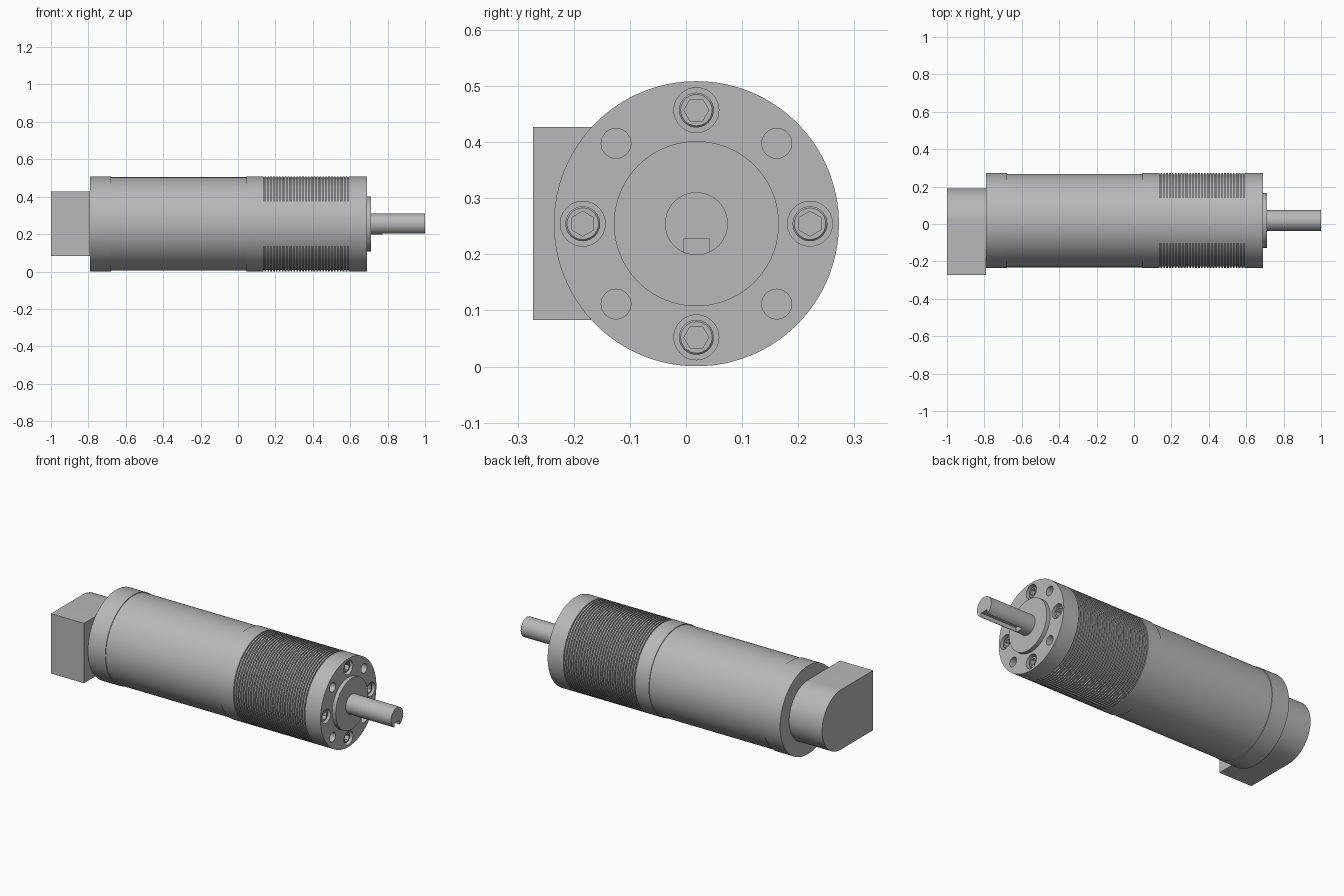
import bpy
import bmesh
from math import sin, cos, pi, radians

if "Cube" in bpy.data.objects:
    bpy.data.objects.remove(bpy.data.objects["Cube"])

AXIS_Y, AXIS_Z = 0.0185, 0.2545
RADIUS = 0.2540
SEGMENTS = 128

metal = bpy.data.materials.new("plain grey metal")
metal.use_nodes = True
GREY = (0.48, 0.48, 0.48, 1)
metal.diffuse_color = GREY
metal.node_tree.nodes["Principled BSDF"].inputs["Base Color"].default_value = GREY


def circle(radius, sides=SEGMENTS, y=0, z=0, phase=0):
    """Points of a circle in the plane across the motor axis."""
    return [(y + radius * cos(phase + 2 * pi * i / sides),
             z + radius * sin(phase + 2 * pi * i / sides)) for i in range(sides)]


def loft(name, sections):
    """Closed solid through (x, outline) sections along the motor axis."""
    bm = bmesh.new()
    rings = [[bm.verts.new((x, AXIS_Y + y, AXIS_Z + z)) for y, z in outline]
             for x, outline in sections]
    for a, b in zip(rings, rings[1:]):
        for i in range(len(a)):
            j = (i + 1) % len(a)
            bm.faces.new((a[i], a[j], b[j], b[i]))
    bm.faces.new(rings[0])
    bm.faces.new(rings[-1])
    bmesh.ops.recalc_face_normals(bm, faces=bm.faces)
    mesh = bpy.data.meshes.new(name)
    bm.to_mesh(mesh)
    bm.free()
    obj = bpy.data.objects.new(name, mesh)
    bpy.context.collection.objects.link(obj)
    mesh.materials.append(metal)
    return obj


def lathe(name, profile):
    return loft(name, [(x, circle(r)) for x, r in profile])


def prism(name, outline, x0, x1):
    return loft(name, [(x0, outline), (x1, outline)])


def activate(obj):
    bpy.ops.object.select_all(action='DESELECT')
    obj.select_set(True)
    bpy.context.view_layer.objects.active = obj


def cut(obj, cutters):
    for cutter in cutters:
        cutter.hide_render = True
        mod = obj.modifiers.new("cut", 'BOOLEAN')
        mod.operation = 'DIFFERENCE'
        mod.solver = 'EXACT'
        mod.object = cutter
        activate(obj)
        bpy.ops.object.modifier_apply(modifier=mod.name)
        bpy.data.objects.remove(cutter)


parts = []

# Encoder housing: flat towards the front, rounded towards the back
half = 0.172
arc = [(half * cos(-pi / 2 + pi * i / 48), half * sin(-pi / 2 + pi * i / 48))
       for i in range(49)]
parts.append(prism("encoder_housing", arc + [(-0.291, half), (-0.291, -half)], -1, -0.79))

# Motor body
parts.append(lathe("rear_cap", [(-0.79, RADIUS), (-0.68, RADIUS)]))
parts.append(lathe("motor_tube", [(-0.68, 0.250), (0.045, 0.250)]))
parts.append(lathe("adapter_ring", [(0.045, RADIUS), (0.135, RADIUS)]))

# Gearbox ring with fine grooves
start, end, grooves = 0.135, 0.60, 30
pitch = (end - start) / grooves
profile = []
for i in range(grooves):
    x = start + i * pitch
    profile += [(x, 0.247), (x + pitch * 0.4, 0.247),
                (x + pitch * 0.4, RADIUS), (x + pitch, RADIUS)]
parts.append(lathe("ribbed_gearbox", profile))

# Front flange with counterbored screw holes and plain mounting holes
face, bolt_circle = 0.69, 0.2025
flange = lathe("front_flange", [(end, RADIUS), (face, RADIUS)])
cutters = []
for i in range(8):
    a = i * pi / 4
    y, z = bolt_circle * cos(a), bolt_circle * sin(a)
    is_screw = i % 2 == 0
    cutters.append(prism("hole_cutter", circle(0.040 if is_screw else 0.0265, 40, y, z),
                         face - (0.05 if is_screw else 0.07), face + 0.05))
    if is_screw:
        head = loft("socket_screw_%d" % (i // 2 + 1), [
            (face - 0.055, circle(0.031, 40, y, z)),
            (face - 0.013, circle(0.031, 40, y, z)),
            (face - 0.010, circle(0.028, 40, y, z))])
        cut(head, [prism("hex_cutter", circle(0.0222, 6, y, z, a + pi / 2),
                         face - 0.035, face + 0.05)])
        parts.append(head)
cut(flange, cutters)
parts.append(flange)

# Centring boss and keyed output shaft
parts.append(lathe("centring_boss", [(face, 0.147), (0.712, 0.147)]))
shaft = lathe("output_shaft", [(0.70, 0.056), (1, 0.056)])
w = 0.023
cut(shaft, [prism("keyway_cutter", [(-w, -0.1), (w, -0.1), (w, -0.027), (-w, -0.027)],
                  0.772, 1.1)])
parts.append(shaft)

for part in parts:
    activate(part)
    bpy.ops.object.shade_smooth_by_angle(angle=radians(30))
